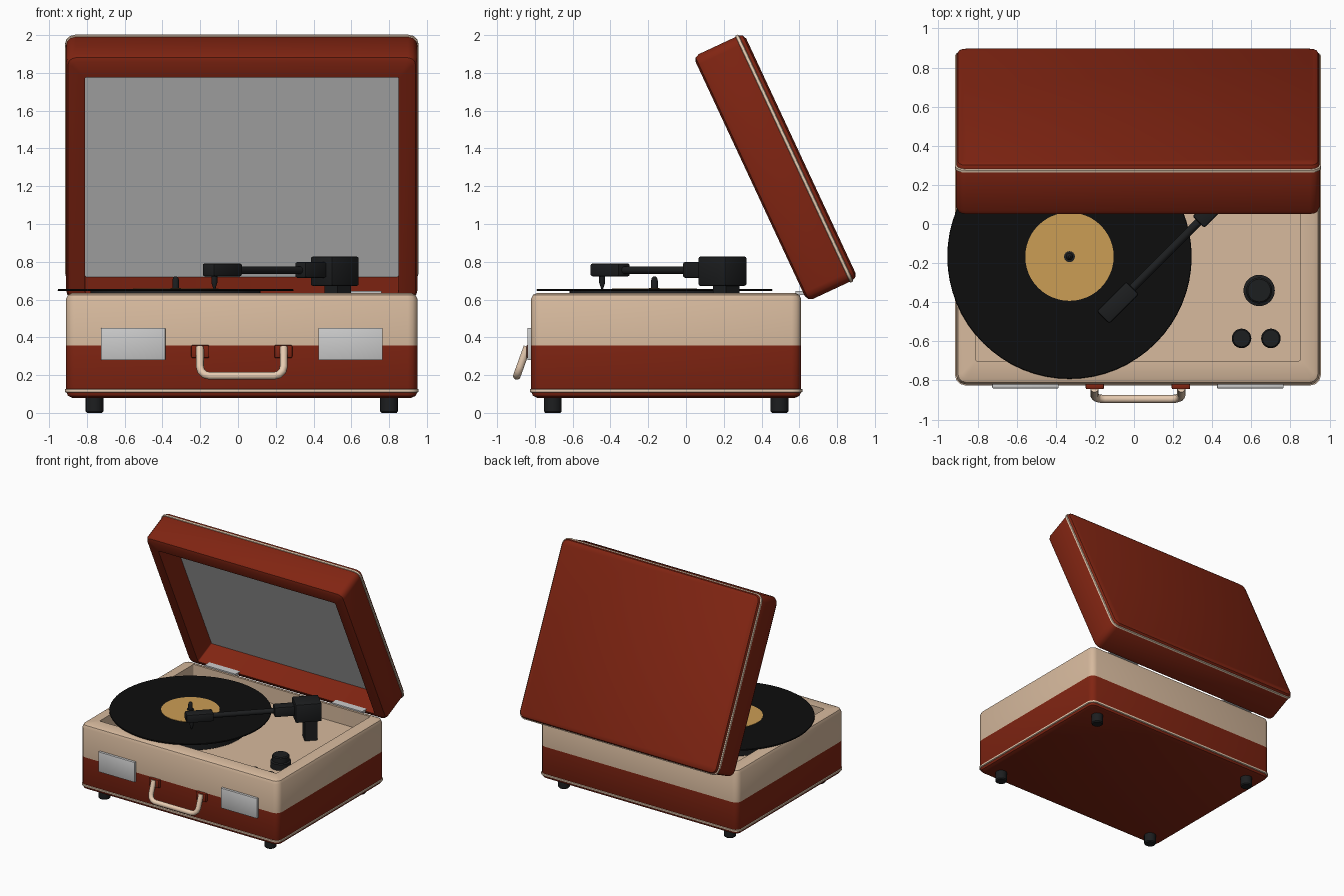
import bpy, bmesh
from math import sin, cos, pi, radians
from mathutils import Matrix, Vector

if "Cube" in bpy.data.objects:
    bpy.data.objects.remove(bpy.data.objects["Cube"])


def mat(name, r, g, b):
    m = bpy.data.materials.new(name)
    m.diffuse_color = (r, g, b, 1)
    m.use_nodes = True
    m.node_tree.nodes["Principled BSDF"].inputs["Base Color"].default_value = m.diffuse_color
    return m


RED = mat("red_leatherette", .22, .018, .006)
CREAM = mat("cream_leatherette", .68, .49, .34)
PIPE = mat("pale_piping", .80, .60, .44)
BLACK = mat("black_plastic", .012, .013, .014)
VINYL = mat("black_vinyl", .004, .004, .004)
GOLD = mat("gold_paper", .60, .34, .09)


def finish(bm, name, mats, matrix=Matrix(), smooth=True):
    bm.transform(matrix)
    bmesh.ops.recalc_face_normals(bm, faces=bm.faces)
    me = bpy.data.meshes.new(name)
    bm.to_mesh(me)
    bm.free()
    ob = bpy.data.objects.new(name, me)
    bpy.context.collection.objects.link(ob)
    for m in mats:
        me.materials.append(m)
    if smooth:
        bpy.ops.object.select_all(action='DESELECT')
        ob.select_set(True)
        bpy.context.view_layer.objects.active = ob
        bpy.ops.object.shade_smooth_by_angle(angle=radians(35))
    return ob


def box(name, center, size, m=None, bevel=0, turn=0):
    bm = bmesh.new()
    bmesh.ops.create_cube(bm, size=1)
    bm.transform(Matrix.Diagonal((*size, 1)))
    if bevel:
        bmesh.ops.bevel(bm, geom=bm.edges[:], offset=bevel, segments=2,
                        profile=.5, affect='EDGES')
    mx = Matrix.Translation(center) @ Matrix.Rotation(turn, 4, 'Z')
    return finish(bm, name, [m] if m else [], mx)


def lathe(name, x, y, profile, m, sides=32):
    """Turned part: profile is a list of (radius, z) from bottom to top."""
    bm = bmesh.new()
    rings = [[bm.verts.new((x + r * cos(2 * pi * i / sides),
                            y + r * sin(2 * pi * i / sides), z))
              for i in range(sides)] for r, z in profile]
    for a, b in zip(rings, rings[1:]):
        for i in range(sides):
            j = (i + 1) % sides
            bm.faces.new((a[i], a[j], b[j], b[i]))
    bm.faces.new(rings[0])
    bm.faces.new(rings[-1])
    return finish(bm, name, [m])


def tube(name, pts, radius, m, res=3):
    cu = bpy.data.curves.new(name, 'CURVE')
    cu.dimensions = '3D'
    cu.bevel_depth = radius
    cu.bevel_resolution = res
    cu.use_fill_caps = True
    sp = cu.splines.new('POLY')
    sp.points.add(len(pts) - 1)
    for p, c in zip(sp.points, pts):
        p.co = (*c, 1)
    cu.materials.append(m)
    ob = bpy.data.objects.new(name, cu)
    bpy.context.collection.objects.link(ob)
    return ob


OUTER = (-.91, .95, -.82, .61)
INNER = (-.81, .85, -.70, .56)


def ring(bm, rect, z, inset, r):
    x0, x1, y0, y1 = rect
    x0, x1, y0, y1 = x0 + inset, x1 - inset, y0 + inset, y1 - inset
    corners = [(x1 - r, y1 - r), (x0 + r, y1 - r), (x0 + r, y0 + r), (x1 - r, y0 + r)]
    return [bm.verts.new((cx + r * cos((k + s / 3) * pi / 2),
                          cy + r * sin((k + s / 3) * pi / 2), z))
            for k, (cx, cy) in enumerate(corners) for s in range(4)]


def loft(name, rows, mats, split=99, matrix=Matrix(), closed=False):
    """Skin rounded-rectangle rows (rect, z, inset, radius); bands from split on use slot 1."""
    bm = bmesh.new()
    rings = [ring(bm, *row) for row in rows]
    pairs = list(zip(rings, rings[1:])) + ([(rings[-1], rings[0])] if closed else [])
    for k, (a, b) in enumerate(pairs):
        for i in range(len(a)):
            j = (i + 1) % len(a)
            bm.faces.new((a[i], a[j], b[j], b[i])).material_index = int(k >= split)
    if not closed:
        bm.faces.new(rings[0])
        bm.faces.new(rings[-1]).material_index = int(len(rows) > split)
    return finish(bm, name, mats, matrix)


def case_rows(z0, z1, zfloor, zsplit):
    return [(OUTER, z0, .032, .025), (OUTER, z0 + .01, .01, .042), (OUTER, z0 + .032, 0, .05),
            (OUTER, zsplit, 0, .05),
            (OUTER, z1 - .032, 0, .05), (OUTER, z1 - .01, .01, .042), (OUTER, z1, .032, .025),
            (INNER, z1, 0, .008), (INNER, zfloor, 0, .008)]


def piping(name, z, matrix=Matrix()):
    rows = [(OUTER, z - .012, .005, .05), (OUTER, z - .007, -.006, .055),
            (OUTER, z + .007, -.006, .055), (OUTER, z + .012, .005, .05)]
    loft(name, rows, [PIPE], matrix=matrix, closed=True)


# Lower case, two-tone, with sunken deck
loft("case_base", case_rows(.08, .635, .50, .358), [RED, CREAM], split=3)
piping("base_piping", .118)

# Lid: same tray mirrored about the hinge and leaned forward 25 degrees
s, c = sin(radians(25)), cos(radians(25))
LID = Matrix(((1, 0, 0, 0), (0, s, -c, .652), (0, -c, -s, 1.267), (0, 0, 0, 1)))
loft("lid", case_rows(0, .295, .09, .15), [RED], matrix=LID)
piping("lid_piping", .038, LID)
loft("lid_lining", [(INNER, .088, .001, .008), (INNER, .096, .001, .008)], [], matrix=LID)

# Hinges, latches, handle brackets and feet
for side, tag in ((-1, "left"), (1, "right")):
    cx = .02 + side * .595
    box(f"hinge_{tag}", (cx, .615, .635), (.29, .07, .02))
    box(f"latch_{tag}", (.02 + side * .575, -.826, .365), (.34, .028, .17), bevel=.003)
    box(f"handle_bracket_{tag}", (.02 + side * .22, -.83, .325), (.095, .03, .07), RED, .008)
    for y, end in ((-.705, "front"), (.495, "back")):
        lathe(f"foot_{end}_{tag}", .02 + side * .78, y,
              [(.04, 0), (.047, .008), (.047, .085)], BLACK, 16)

# Carry handle: a U leaning outwards
half = [(.222, .35), (.222, .245), (.215, .22), (.197, .203), (.17, .196)]
prof = [(-x, z) for x, z in half] + [(x, z) for x, z in reversed(half)]
tube("carry_handle", [(.02 + x, -.84 - (.35 - z) * .36, z) for x, z in prof], .021, PIPE)

# Platter, record, label and spindle
RX, RY = -.33, -.167
lathe("platter", RX, RY, [(.45, .52), (.45, .645)], BLACK, 48)
lathe("platter_bearing", RX, RY, [(.1, .498), (.1, .53)], BLACK)
lathe("record", RX, RY, [(.622, .645), (.625, .65), (.622, .655)], VINYL, 64)
lathe("record_label", RX, RY, [(.226, .65), (.226, .658)], GOLD, 48)
lathe("spindle", RX, RY, [(.018, .65), (.018, .70), (.014, .715), (.006, .723)], BLACK, 16)
lathe("spindle_collar", RX, RY, [(.028, .65), (.028, .662)], BLACK, 16)

# Tonearm, set at 45 degrees across the deck
T = radians(45)
box("tonearm_post", (.528, .213, .59), (.1, .1, .19), BLACK, turn=T)
box("tonearm_pivot_block", (.512, .193, .75), (.205, .165, .155), BLACK, .01, T)
box("tonearm_collar", (.385, .066, .757), (.16, .085, .085), BLACK, .012, T)
tube("tonearm_tube", [(-.03, -.349, .755), (.38, .061, .755)], .021, BLACK)
box("headshell", (-.083, -.402, .757), (.215, .092, .07), BLACK, .012, T)
lathe("stylus", -.125, -.444, [(.004, .652), (.016, .69), (.016, .73)], BLACK, 12)

# Control knobs
lathe("volume_knob", .64, -.34,
      [(.08, .498), (.08, .55), (.066, .555), (.066, .595), (.058, .603)], BLACK)
for x, tag in ((.55, "left"), (.70, "right")):
    lathe(f"small_knob_{tag}", x, -.585,
          [(.05, .498), (.05, .54), (.043, .55)], BLACK, 24)
